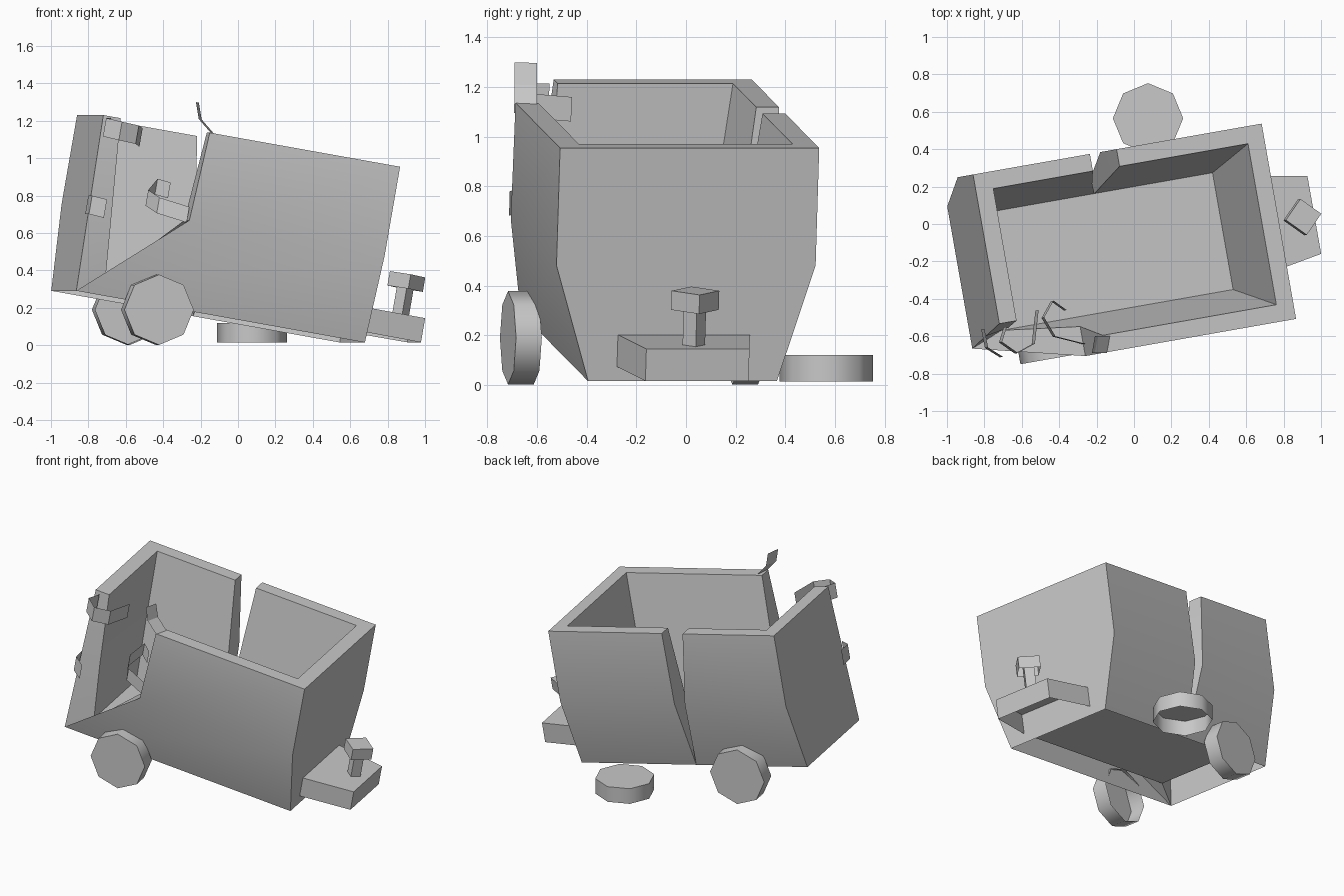
import bpy, bmesh, math
from mathutils import Matrix, Vector

cube = bpy.data.objects.get("Cube")
if cube:
    bpy.data.objects.remove(cube, do_unlink=True)

grey = bpy.data.materials.new("plain_grey")
grey.use_nodes = True
COLOUR = (0.58, 0.58, 0.58, 1)
grey.diffuse_color = COLOUR
grey.node_tree.nodes["Principled BSDF"].inputs["Base Color"].default_value = COLOUR

YAW = Matrix.Rotation(math.radians(10), 4, "Z")
TILT = YAW @ Matrix.Rotation(math.radians(10), 4, "Y")   # frame of the wrecked cart
UP = TILT @ Vector((0, 0, 1))


def finish(name, bm, matrix=Matrix(), smooth=30):
    bm.transform(matrix)
    mesh = bpy.data.meshes.new(name)
    bm.to_mesh(mesh)
    bm.free()
    mesh.materials.append(grey)
    obj = bpy.data.objects.new(name, mesh)
    bpy.context.collection.objects.link(obj)
    bpy.ops.object.select_all(action="DESELECT")
    bpy.context.view_layer.objects.active = obj
    obj.select_set(True)
    bpy.ops.object.shade_smooth_by_angle(angle=math.radians(smooth))
    obj.select_set(False)


def hollow_panel(name, outer_a, outer_b, inner_a, inner_b, cap_a=False, cap_b=False):
    """Double-skinned wall, open below, between two upright edges given bottom to top."""
    bm = bmesh.new()
    rings = [[bm.verts.new(p) for p in ring]
             for ring in zip(outer_a, outer_b, inner_b, inner_a)]
    for low, high in zip(rings, rings[1:]):
        for i, wanted in enumerate((True, cap_b, True, cap_a)):
            if wanted:
                j = (i + 1) % 4
                bm.faces.new((low[i], low[j], high[j], high[i]))
    bm.faces.new(rings[-1])
    # Turn the skin outwards
    bm.normal_update()
    centre = sum((v.co for v in bm.verts), Vector()) / len(bm.verts)
    if sum(f.normal.dot(f.calc_center_median() - centre) * f.calc_area()
           for f in bm.faces) < 0:
        bmesh.ops.reverse_faces(bm, faces=bm.faces)
    finish(name, bm, TILT)


# Tub cross-section: half widths and heights, bottom to top
MID = -0.12
LEVEL, INNER_LEVEL = (0.119, 0.592, 1.073), (0.21, 0.592, 1.073)
HALF, INNER_HALF = (0.386, 0.53, 0.53), (0.317, 0.37, 0.437)
FAR, NEAR = (0.588,) * 3, (-1.003,) * 3
INNER_FAR, INNER_NEAR = (0.431, 0.46, 0.496), (-0.846, -0.875, -0.908)


def outer(xs, side, half=HALF):
    return [(x, MID + side * h, z) for x, h, z in zip(xs, half, LEVEL)]


def inner(xs, side, half=INNER_HALF):
    return [(x, MID + side * h, z) for x, h, z in zip(xs, half, INNER_LEVEL)]


# Front wall with its torn corner
torn = (-1.003, -0.489, -0.461)
torn_inner = (-0.846, -0.489, -0.461)
hollow_panel("front_wall", outer(torn, -1), outer(FAR, -1),
             inner(torn_inner, -1), inner(INNER_FAR, -1), cap_a=True)

# Back wall in two pieces around the crack
crack_left, crack_right = (-0.22, -0.29, -0.359), (-0.22, -0.217, -0.212)
hollow_panel("back_wall_left", outer(crack_right, 1), outer(FAR, 1),
             inner(crack_right, 1), inner(INNER_FAR, 1), cap_a=True)
hollow_panel("back_wall_right", outer(NEAR, 1), outer(crack_left, 1),
             inner(INNER_NEAR, 1), inner(crack_left, 1), cap_b=True)

# End walls, one whole and one torn along its front edge
hollow_panel("whole_end_wall", outer(FAR, -1), outer(FAR, 1),
             inner(INNER_FAR, -1), inner(INNER_FAR, 1))
hollow_panel("torn_end_wall", outer(NEAR, -1, (0.386, 0.333, 0.28)), outer(NEAR, 1),
             inner(INNER_NEAR, -1, (0.317, 0.31, 0.28)), inner(INNER_NEAR, 1),
             cap_a=True)

# Raised floor between the inner skins
bm = bmesh.new()
bm.faces.new([bm.verts.new((x, MID + s * INNER_HALF[0], INNER_LEVEL[0])) for x, s in
              ((INNER_NEAR[0], -1), (INNER_FAR[0], -1), (INNER_FAR[0], 1), (INNER_NEAR[0], 1))])
finish("floor", bm, TILT)

# Coupling shelf, open below
shelf = [[(x, MID + side * half, z) for z in (0.178, 0.309)]
         for x, half in ((0.918, 0.211), (0.588, 0.27)) for side in (-1, 1)]
hollow_panel("coupling_shelf", *shelf, cap_a=True, cap_b=True)


# Coupling pin
def pin_block(name, size, z0, z1):
    bm = bmesh.new()
    bmesh.ops.create_cube(bm, size=1)
    bm.normal_update()
    base = [f for f in bm.faces if f.normal.z < -0.9]
    bmesh.ops.delete(bm, geom=base, context="FACES_ONLY")
    place = (Matrix.Translation((0.82, MID, (z0 + z1) / 2))
             @ Matrix.Rotation(math.radians(45), 4, "Z")
             @ Matrix.Diagonal((size, size, z1 - z0, 1)))
    finish(name, bm, TILT @ place)


pin_block("pin_stem", 0.065, 0.309, 0.525)
pin_block("pin_head", 0.138, 0.452, 0.53)


# Wheels: eight-sided dishes, open on the inner side
def wheel(name, cap_centre, turn):
    bm = bmesh.new()
    bmesh.ops.create_cone(bm, cap_ends=True, segments=8, radius1=0.188,
                          radius2=0.188, depth=0.105)
    bm.normal_update()
    back = [f for f in bm.faces if f.normal.z < -0.9]
    bmesh.ops.delete(bm, geom=back, context="FACES_ONLY")
    bm.transform(Matrix.Translation((0, 0, -0.0525)))
    finish(name, bm, Matrix.Translation(cap_centre) @ turn, smooth=50)


def sideways(sign):
    return YAW @ Matrix.Rotation(math.radians(90 * sign), 4, "X")


wheel("front_wheel", (-0.422, -0.717, 0.19), sideways(1))
wheel("back_wheel", (-0.596, 0.29, 0.19), sideways(-1))
wheel("fallen_wheel", (0.075, 0.565, 0.12), Matrix())


# Bent metal scraps: thin sheets swept along short paths
def strip(name, path, width):
    bm = bmesh.new()
    rows = [[bm.verts.new(p), bm.verts.new(Vector(p) + width)] for p in path]
    for a, b in zip(rows, rows[1:]):
        bm.faces.new((a[0], b[0], b[1], a[1]))
    finish(name, bm)


strip("upper_scrap", [(-0.68, -0.55, 1.215), (-0.705, -0.63, 1.215), (-0.62, -0.69, 1.195),
                      (-0.53, -0.64, 1.175), (-0.51, -0.46, 1.16)], UP * -0.1)
strip("middle_scrap", [(-0.8, -0.56, 0.8), (-0.78, -0.66, 0.8), (-0.7, -0.71, 0.78)],
      UP * -0.1)
strip("inner_scrap", [(-0.36, -0.46, 0.87), (-0.43, -0.41, 0.89), (-0.48, -0.5, 0.83),
                      (-0.42, -0.6, 0.79), (-0.26, -0.64, 0.74)], UP * -0.085)
strip("rim_scrap", [(-0.225, -0.69, 1.3), (-0.21, -0.69, 1.21), (-0.145, -0.69, 1.135)],
      Vector((0.016, 0.09, -0.003)))
